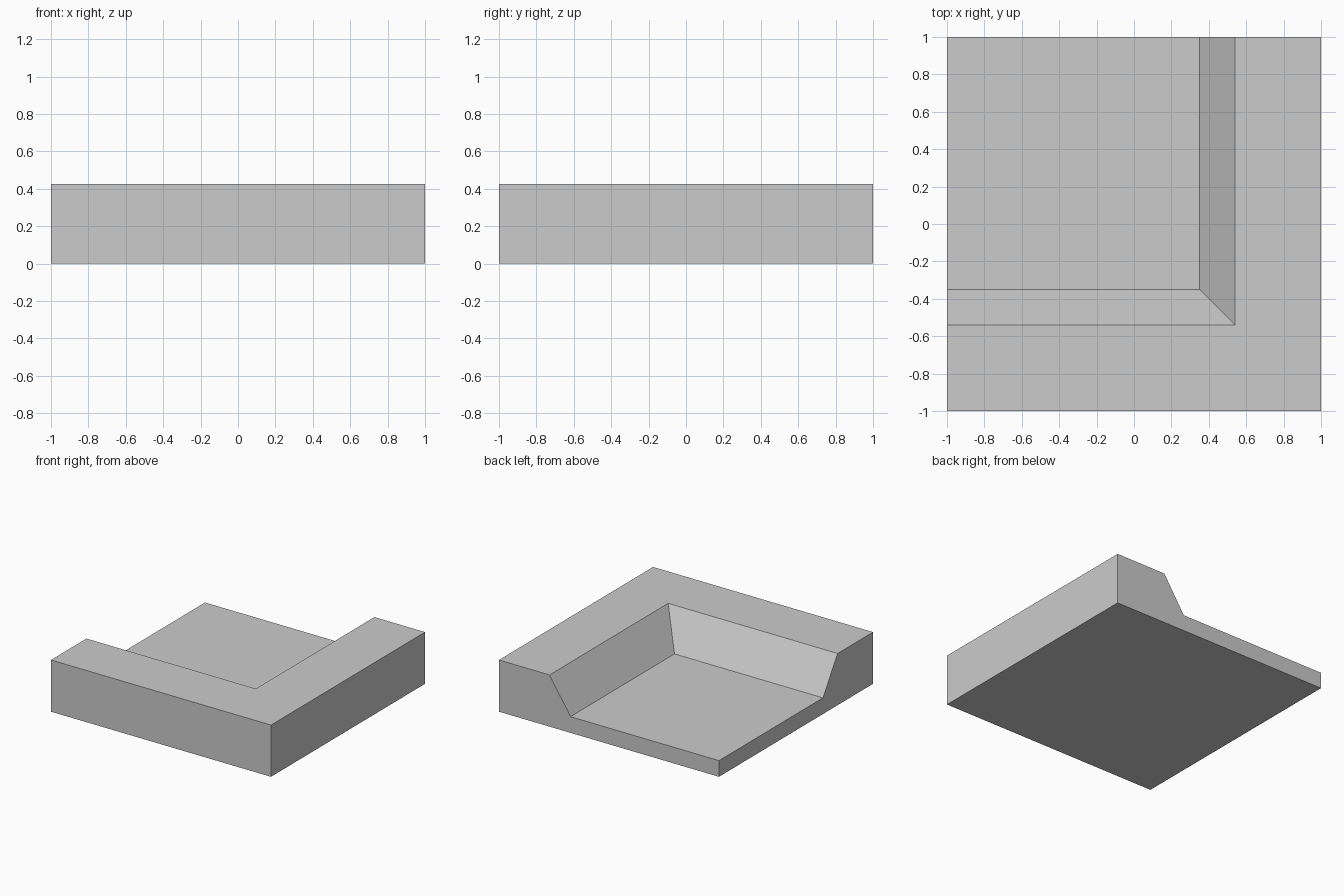
import bpy
import bmesh
import math

cube = bpy.data.objects.get("Cube")
if cube:
    bpy.data.objects.remove(cube, do_unlink=True)

HEIGHT, FLOOR = 0.425, 0.133
RIM, FOOT = 0.54, 0.35  # inner top edge and bottom edge of the sloped wall

# Single grey material
grey = bpy.data.materials.new("plain grey")
grey.use_nodes = True
colour = (0.6, 0.6, 0.6, 1)
grey.diffuse_color = colour
grey.node_tree.nodes["Principled BSDF"].inputs["Base Color"].default_value = colour

# Cross-section: distance from the centre, height
profile = [(-1, 0), (1, 0), (1, HEIGHT), (RIM, HEIGHT), (FOOT, FLOOR), (-1, FLOOR)]

# Loft the section around the mitred corner; its inner end closes at the back corner
bm = bmesh.new()
start = [bm.verts.new((-1, -r, z)) for r, z in profile]
corner = [bm.verts.new((r, -r, z)) for r, z in profile]
end = [bm.verts.new((r, 1, z)) for r, z in profile]
for a, b in ((start, corner), (corner, end)):
    for i in range(len(profile)):
        j = (i + 1) % len(profile)
        bm.faces.new((a[i], a[j], b[j], b[i]))
bm.faces.new(start)
bm.faces.new(end)

# Weld the closed end and merge coplanar faces
bmesh.ops.remove_doubles(bm, verts=bm.verts[:], dist=0.0001)
bmesh.ops.dissolve_limit(bm, angle_limit=math.radians(1),
                         verts=bm.verts[:], edges=bm.edges[:])
bmesh.ops.recalc_face_normals(bm, faces=bm.faces[:])

mesh = bpy.data.meshes.new("corner_tray")
bm.to_mesh(mesh)
bm.free()
mesh.materials.append(grey)
tray = bpy.data.objects.new("corner_tray", mesh)
bpy.context.collection.objects.link(tray)
